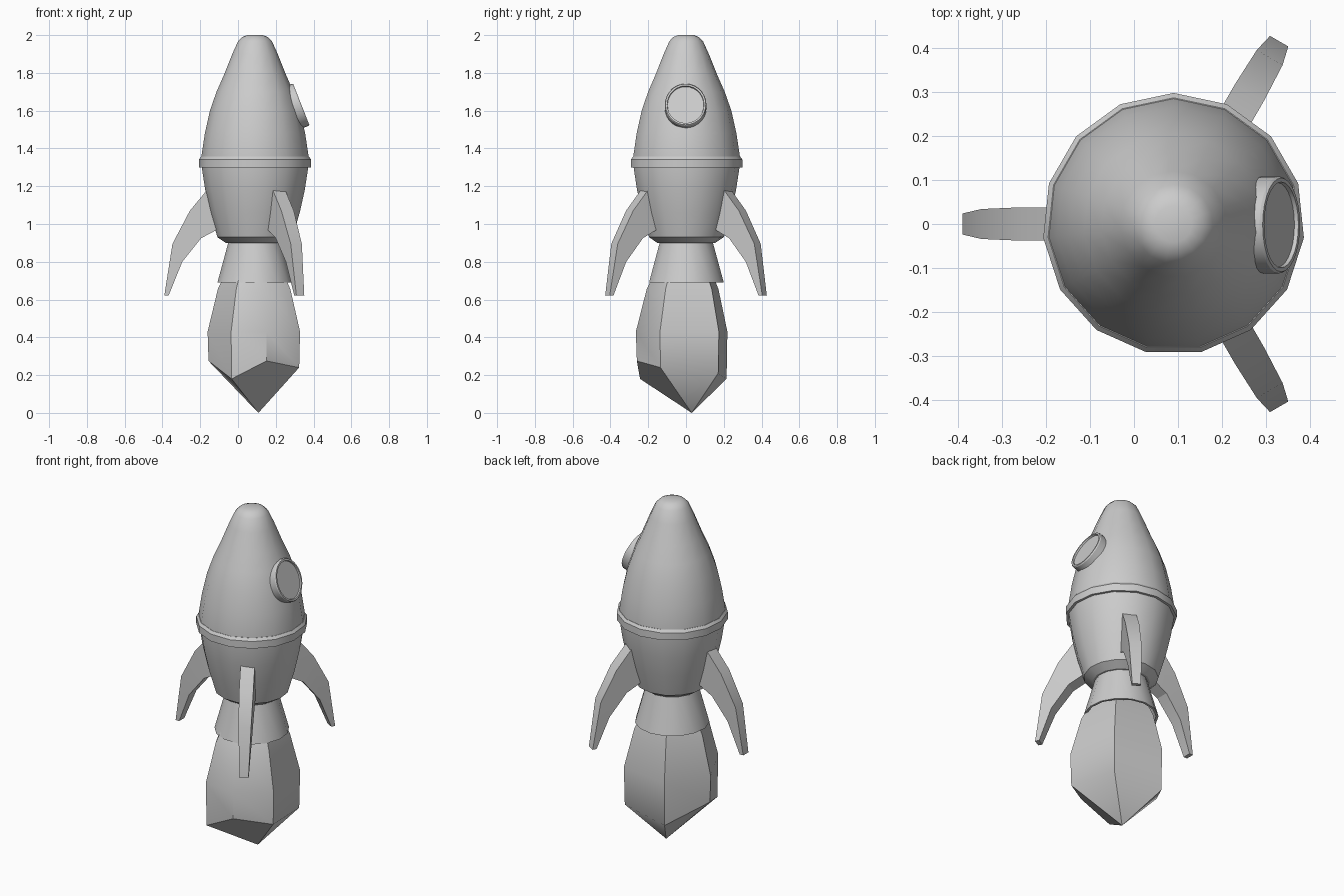
import bpy, bmesh, math
from mathutils import Vector

if "Cube" in bpy.data.objects:
    bpy.data.objects.remove(bpy.data.objects["Cube"])

AXIS = Vector((0.09, 0, 0))


def finish(name, bm, smooth=30):
    bmesh.ops.recalc_face_normals(bm, faces=bm.faces)
    me = bpy.data.meshes.new(name)
    bm.to_mesh(me)
    bm.free()
    ob = bpy.data.objects.new(name, me)
    bpy.context.collection.objects.link(ob)
    if smooth:
        bpy.ops.object.select_all(action='DESELECT')
        ob.select_set(True)
        bpy.context.view_layer.objects.active = ob
        bpy.ops.object.shade_smooth_by_angle(angle=math.radians(smooth))
    return ob


def skin(name, rings, caps=(True, True), closed=False, smooth=30):
    """Bridge equal-length point rings with quads."""
    bm = bmesh.new()
    vs = [[bm.verts.new(p) for p in ring] for ring in rings]
    pairs = list(zip(vs, vs[1:]))
    if closed:
        pairs.append((vs[-1], vs[0]))
    for a, b in pairs:
        n = len(a)
        for i in range(n):
            j = (i + 1) % n
            bm.faces.new((a[i], a[j], b[j], b[i]))
    if not closed:
        for ring, cap in ((vs[0], caps[0]), (vs[-1], caps[1])):
            if cap:
                bm.faces.new(ring)
    return finish(name, bm, smooth)


def lathe(name, profile, sides=15, origin=AXIS, **kw):
    angs = [math.pi / 2 + 2 * math.pi * i / sides for i in range(sides)]
    rings = [[Vector((r * math.cos(a), r * math.sin(a), z)) for a in angs]
             for r, z in profile]
    ob = skin(name, rings, **kw)
    ob.location = origin
    return ob


# hull and nose
lathe("hull", [(.155, .90), (.2, .93), (.238, 1.06), (.265, 1.18), (.285, 1.31),
               (.285, 1.36), (.267, 1.48), (.24, 1.60), (.205, 1.70), (.165, 1.79),
               (.121, 1.90), (.09, 1.968), (.068, 1.99), (.042, 2.0)])

# belt around the hull
lathe("belt", [(.27, 1.30), (.298, 1.30), (.298, 1.342), (.287, 1.357), (.27, 1.357)],
      closed=True)

# hollow exhaust nozzle
lathe("nozzle", [(.14, .91), (.2, .69), (.187, .69), (.13, .90)], closed=True)

# round window: raised rim with slightly recessed glass
rim = lathe("window_rim", [(.12, -.075), (.12, -.006), (.116, 0), (.106, 0),
                           (.104, -.01)], sides=28,
            origin=Vector((.335, -.002, 1.633)), caps=(True, False))
glass = lathe("window_glass", [(.105, -.03), (.105, -.009)], sides=28,
              origin=Vector((.335, -.002, 1.633)))
for ob in (rim, glass):
    ob.rotation_euler = (0, math.radians(68.5), 0)
    ob.scale = (1, .92, 1)

# three swept fins: outer r, z, inner r, z, half thickness
stations = [(.254, 1.18, .20, .97, .038), (.345, 1.07, .285, .925, .038),
            (.437, .895, .385, .80, .034), (.48, .622, .457, .622, .024)]
for k, ang in enumerate((180, 60, -60)):
    rad = Vector((math.cos(math.radians(ang)), math.sin(math.radians(ang)), 0))
    side = Vector((-rad.y, rad.x, 0))
    up = Vector((0, 0, 1))
    rings = []
    for ro, zo, ri, zi, t in stations:
        o = AXIS + rad * ro + up * zo
        i = AXIS + rad * ri + up * zi
        rings.append([o + side * t, o - side * t, i - side * t, i + side * t])
    skin("fin_%d" % (k + 1), rings, smooth=20)

# faceted exhaust flame: angle, radius, lower height of each corner
corners = [(180, .246, .275), (243, .273, .18), (283, .267, .275),
           (330, .27, .24), (42, .255, .21), (115, .237, .18)]
bm = bmesh.new()
rows = []
for k, z in ((.66, .73), (.8, .655), (1.02, .43), (1, None)):
    row = []
    for a, r, low in corners:
        a = math.radians(a)
        row.append(bm.verts.new(AXIS + Vector((k * r * math.cos(a), k * r * math.sin(a),
                                               low if z is None else z))))
    rows.append(row)
tip = bm.verts.new((.108, .03, 0))
bm.faces.new(rows[0])
for i in range(6):
    j = (i + 1) % 6
    for a, b in zip(rows, rows[1:]):
        bm.faces.new((a[i], a[j], b[j], b[i]))
    bm.faces.new((rows[-1][i], rows[-1][j], tip))
finish("flame", bm, 40)
